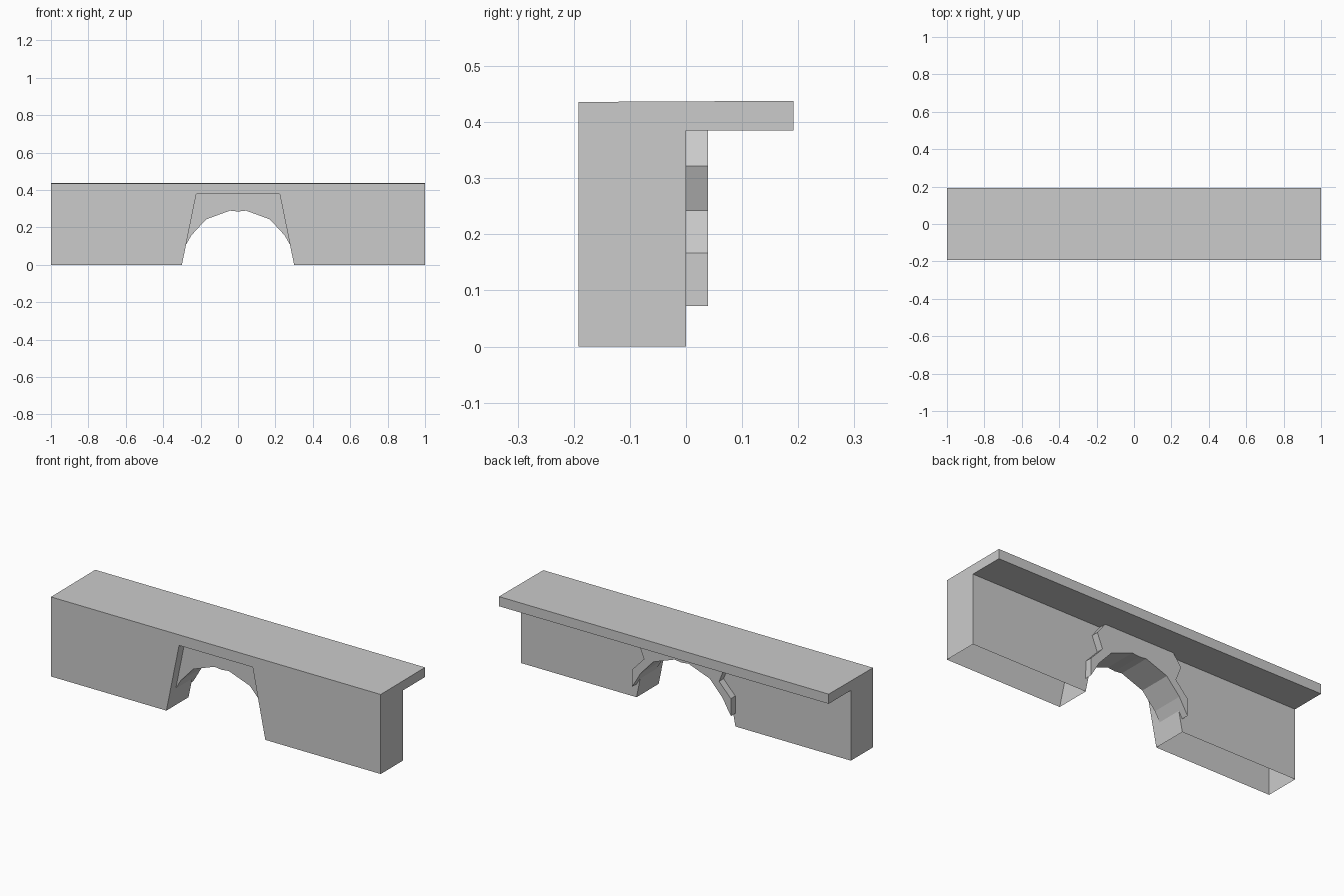
import bpy, bmesh

if "Cube" in bpy.data.objects:
    bpy.data.objects.remove(bpy.data.objects["Cube"])

# Depths (y) and heights (z)
FRONT, PANEL, BACK, RIM, LEDGE = -0.192, -0.142, 0.0, 0.039, 0.192
TOP_F, TOP_B, UNDER = 0.436, 0.438, 0.385


def mirrored(half):
    """Profile given from the left up to the middle, completed on the right."""
    return half + [(-x, z) for x, z in reversed(half) if x != 0]


def sheet(bm, pts, y):
    bm.faces.new([bm.verts.new((x, y, z)) for x, z in pts])


def strip(bm, pts, y0, y1):
    for a, b in zip(pts, pts[1:]):
        bm.faces.new([bm.verts.new(c) for c in (
            (a[0], y0, a[1]), (b[0], y0, b[1]),
            (b[0], y1, b[1]), (a[0], y1, a[1]))])


def finish(name, bm):
    bmesh.ops.remove_doubles(bm, verts=bm.verts, dist=1e-5)
    bmesh.ops.recalc_face_normals(bm, faces=bm.faces)
    mesh = bpy.data.meshes.new(name)
    bm.to_mesh(mesh)
    bm.free()
    bpy.context.collection.objects.link(bpy.data.objects.new(name, mesh))


# Profiles in the front plane
foot, spring = (-0.30, 0.0), (-0.278, 0.108)
recess = mirrored([spring, (-0.223, 0.378)])
arch = mirrored([spring, (-0.249, 0.158), (-0.171, 0.243), (-0.043, 0.29), (0, 0.285)])
leg_l = [foot, spring]
leg_r = [(-x, z) for x, z in leg_l]
foot_r = leg_r[0]

# Wall with overhanging ledge, recessed arch panel and open underside
bm = bmesh.new()
sheet(bm, [(1, 0), (1, TOP_F), (-1, TOP_F), (-1, 0), foot] + recess + [foot_r], FRONT)
sheet(bm, [(1, 0), (1, UNDER), (-1, UNDER), (-1, 0), foot] + arch + [foot_r], BACK)
sheet(bm, recess + arch[-2:0:-1], PANEL)
strip(bm, recess, FRONT, PANEL)
strip(bm, arch, PANEL, BACK)
for leg in (leg_l, leg_r):
    strip(bm, leg, FRONT, PANEL)
    strip(bm, leg, PANEL, BACK)
ledge = [(FRONT, TOP_F), (LEDGE, TOP_B), (LEDGE, UNDER), (BACK, UNDER)]
for (ya, za), (yb, zb) in zip(ledge, ledge[1:]):
    bm.faces.new([bm.verts.new(c) for c in (
        (-1, ya, za), (1, ya, za), (1, yb, zb), (-1, yb, zb))])
for x in (-1, 1):
    bm.faces.new([bm.verts.new((x, y, z))
                  for y, z in [(FRONT, 0)] + ledge + [(BACK, 0)]])
finish("wall", bm)

# Raised stone surround on the back of the arch, with a stepped outer edge
outer = mirrored([(-0.30, 0.072), (-0.299, 0.167), (-0.228, 0.243),
                  (-0.26, 0.322), (-0.212, UNDER)])
bm = bmesh.new()
sheet(bm, outer + arch[::-1], RIM)
strip(bm, outer + arch[::-1] + outer[:1], BACK, RIM)
finish("arch_surround", bm)
